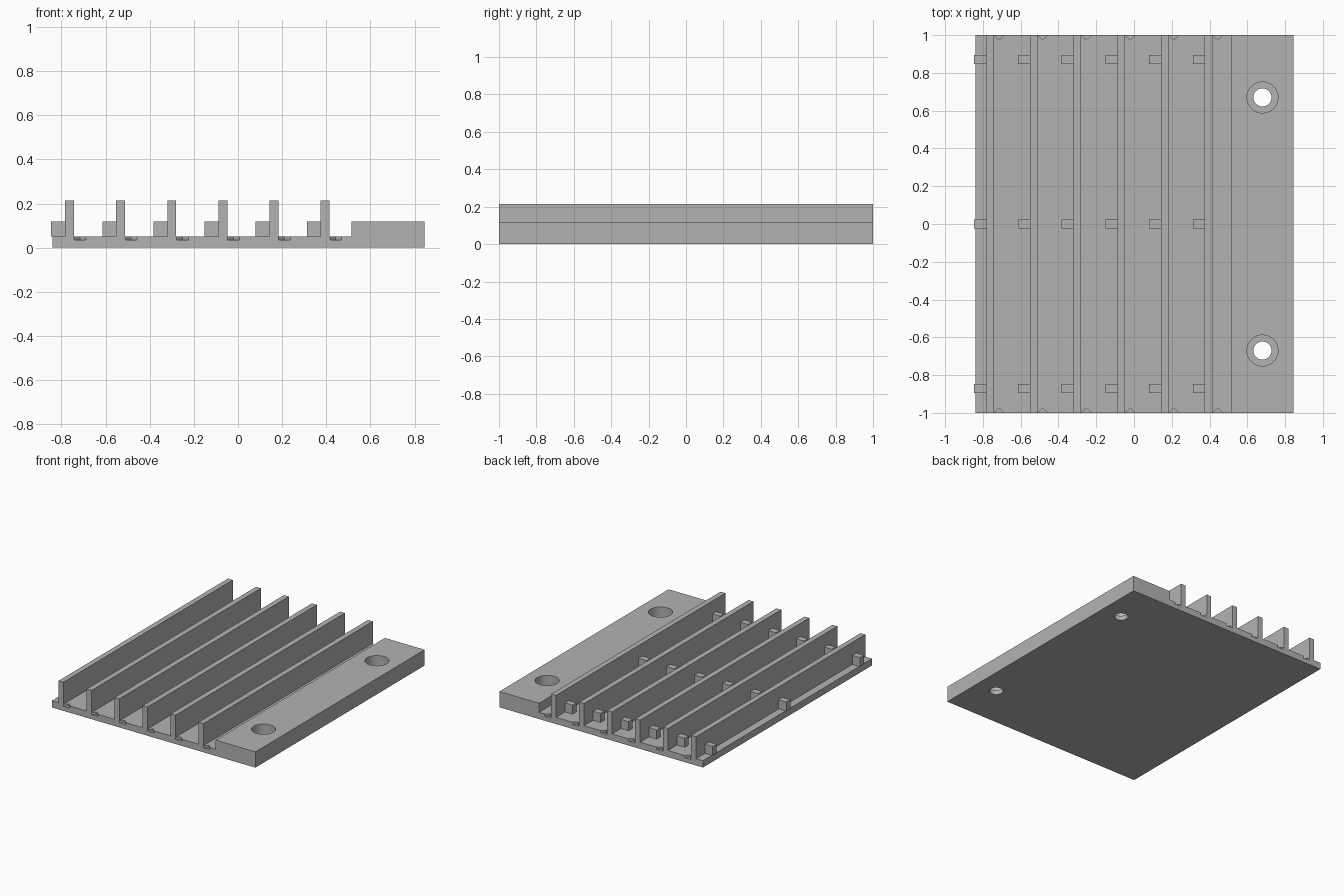
import bpy
import bmesh
import math
from mathutils import Matrix

if "Cube" in bpy.data.objects:
    bpy.data.objects.remove(bpy.data.objects["Cube"], do_unlink=True)

grey = bpy.data.materials.new("plain grey")
grey.use_nodes = True
colour = (0.45, 0.45, 0.45, 1)
grey.diffuse_color = colour
grey.node_tree.nodes["Principled BSDF"].inputs["Base Color"].default_value = colour

LEFT, RIGHT = -0.84, 0.844
FLOOR, DECK, FIN_TOP, STEP = 0.05, 0.118, 0.215, 0.034
FIN_W, PITCH, COUNT = 0.04, 0.2315, 6
FINS = [-0.783 + i * PITCH for i in range(COUNT)]


def finish(name, bm):
    bmesh.ops.recalc_face_normals(bm, faces=bm.faces)
    mesh = bpy.data.meshes.new(name)
    bm.to_mesh(mesh)
    bm.free()
    mesh.materials.append(grey)
    obj = bpy.data.objects.new(name, mesh)
    bpy.context.collection.objects.link(obj)
    return obj


def prism(bm, points, offset):
    face = bm.faces.new([bm.verts.new(p) for p in points])
    new = bmesh.ops.extrude_face_region(bm, geom=[face])["geom"]
    verts = [g for g in new if isinstance(g, bmesh.types.BMVert)]
    bmesh.ops.translate(bm, verts=verts, vec=offset)


def cut(target, cutter):
    cutter.hide_render = True
    mod = target.modifiers.new("cut", 'BOOLEAN')
    mod.operation = 'DIFFERENCE'
    mod.solver = 'EXACT'
    mod.object = cutter
    bpy.context.view_layer.objects.active = target
    bpy.ops.object.modifier_apply(modifier=mod.name)
    bpy.data.objects.remove(cutter, do_unlink=True)


# Finned plate: one stepped profile extruded front to back
profile = [(LEFT, 0), (RIGHT, 0), (RIGHT, DECK), (0.515, DECK), (0.515, FLOOR)]
for x in reversed(FINS):
    profile += [(x + FIN_W, FLOOR), (x + FIN_W, FIN_TOP), (x, FIN_TOP), (x, FLOOR)]
profile.append((LEFT, FLOOR))
bm = bmesh.new()
prism(bm, [(x, -1, z) for x, z in profile], (0, 2, 0))
plate = finish("finned_plate", bm)

# Counterbored screw holes in the thick edge
for radius, low, high in ((0.082, STEP, 0.2), (0.048, -0.1, 0.1)):
    bm = bmesh.new()
    for y in (-0.67, 0.67):
        bmesh.ops.create_cone(bm, cap_ends=True, segments=48, radius1=radius,
                              radius2=radius, depth=high - low,
                              matrix=Matrix.Translation((0.68, y, (low + high) / 2)))
    cut(plate, finish("hole_cutter", bm))

# Shallow V notches at both ends of every channel
bm = bmesh.new()
for x in FINS:
    a, b = x + FIN_W + 0.001, x + FIN_W + 0.055
    for s in (-1, 1):
        outline = [(a, 1.05), (a, 1), ((a + b) / 2, 0.974), (b, 1), (b, 1.05)]
        prism(bm, [(px, s * py, STEP) for px, py in outline], (0, 0, 0.03))
cut(plate, finish("notch_cutter", bm))

# Small stop blocks along the side of each fin
bm = bmesh.new()
for x in FINS:
    for y in (-0.87, 0, 0.87):
        size = (0.063, 0.047, DECK - FLOOR)
        place = Matrix.Translation((x - size[0] / 2, y, (FLOOR + DECK) / 2))
        bmesh.ops.create_cube(bm, size=1, matrix=place @ Matrix.Diagonal((*size, 1)))
finish("stop_blocks", bm)

# Round hole walls, crisp corners
bpy.ops.object.select_all(action='DESELECT')
plate.select_set(True)
bpy.context.view_layer.objects.active = plate
bpy.ops.object.shade_smooth_by_angle(angle=math.radians(30))
